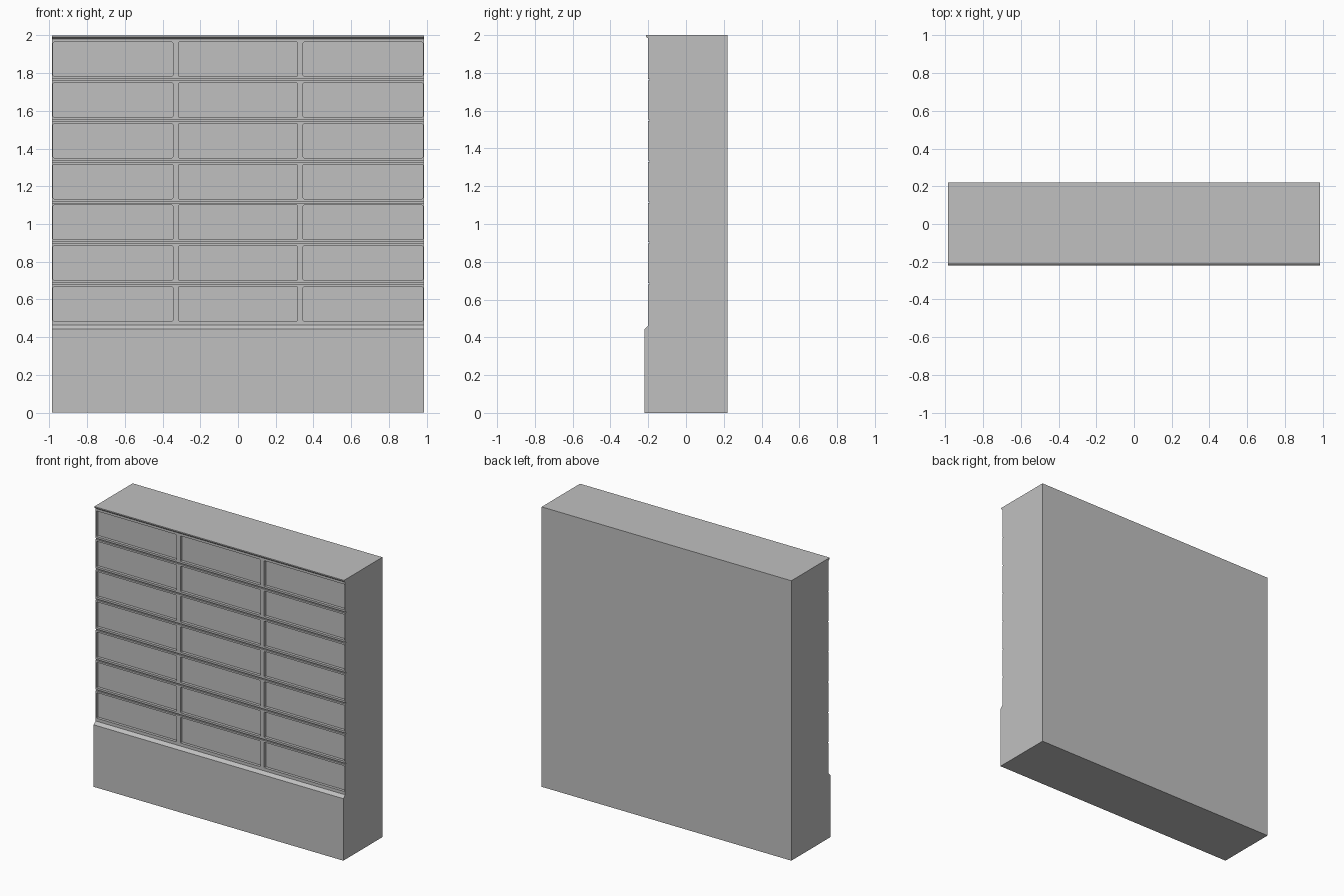
import bpy
import bmesh

cube = bpy.data.objects.get("Cube")
if cube:
    bpy.data.objects.remove(cube, do_unlink=True)

HALF_W = 0.987
BACK, WALL, PLINTH = 0.22, -0.20, -0.22
PITCH = 0.2163          # storey height
ROWS = 7
FIRST_SILL = 0.485
PANEL_H = 0.182
RECESS = 0.02

grey = bpy.data.materials.new("plain_grey")
grey.use_nodes = True
colour = (0.53, 0.53, 0.53, 1)
grey.diffuse_color = colour
grey.node_tree.nodes["Principled BSDF"].inputs["Base Color"].default_value = colour


def finish(name, bm):
    bmesh.ops.recalc_face_normals(bm, faces=bm.faces)
    mesh = bpy.data.meshes.new(name)
    bm.to_mesh(mesh)
    bm.free()
    mesh.materials.append(grey)
    obj = bpy.data.objects.new(name, mesh)
    bpy.context.collection.objects.link(obj)
    return obj


def prism(bm, points, direction):
    """Extrude a closed outline of 3D points along a direction."""
    face = bm.faces.new([bm.verts.new(p) for p in points])
    out = bmesh.ops.extrude_face_region(bm, geom=[face])
    verts = [g for g in out["geom"] if isinstance(g, bmesh.types.BMVert)]
    bmesh.ops.translate(bm, verts=verts, vec=direction)


# Side profile: plinth, sloped ledge, wall with storey grooves, cornice, back
profile = [(BACK, 0), (PLINTH, 0), (PLINTH, 0.443), (WALL, 0.463)]
for row in range(1, ROWS):
    z = 0.467 + PITCH * row
    profile += [(WALL, z - 0.004), (WALL + 0.008, z - 0.004),
                (WALL + 0.008, z + 0.004), (WALL, z + 0.004)]
profile += [(WALL, 1.982), (-0.213, 1.992), (-0.213, 2), (BACK, 2)]

bm = bmesh.new()
prism(bm, [(-HALF_W, y, z) for y, z in profile], (2 * HALF_W, 0, 0))
building = finish("building_body", bm)

# Recessed panels with slightly clipped corners, three per storey
bm = bmesh.new()
clip = 0.004
for row in range(ROWS):
    z0 = FIRST_SILL + PITCH * row
    z1 = z0 + PANEL_H
    for x0, x1 in ((-0.98, -0.346), (-0.316, 0.316), (0.346, 0.98)):
        outline = [(x0 + clip, z0), (x1 - clip, z0), (x1, z0 + clip), (x1, z1 - clip),
                   (x1 - clip, z1), (x0 + clip, z1), (x0, z1 - clip), (x0, z0 + clip)]
        prism(bm, [(x, WALL - 0.05, z) for x, z in outline], (0, 0.05 + RECESS, 0))
cutter = finish("panel_cutter", bm)
cutter.hide_render = True

cut = building.modifiers.new("panel_recesses", 'BOOLEAN')
cut.operation = 'DIFFERENCE'
cut.solver = 'EXACT'
cut.object = cutter

# Bake the cut and discard the helper
bpy.context.view_layer.objects.active = building
bpy.ops.object.modifier_apply(modifier=cut.name)
bpy.data.objects.remove(cutter, do_unlink=True)
